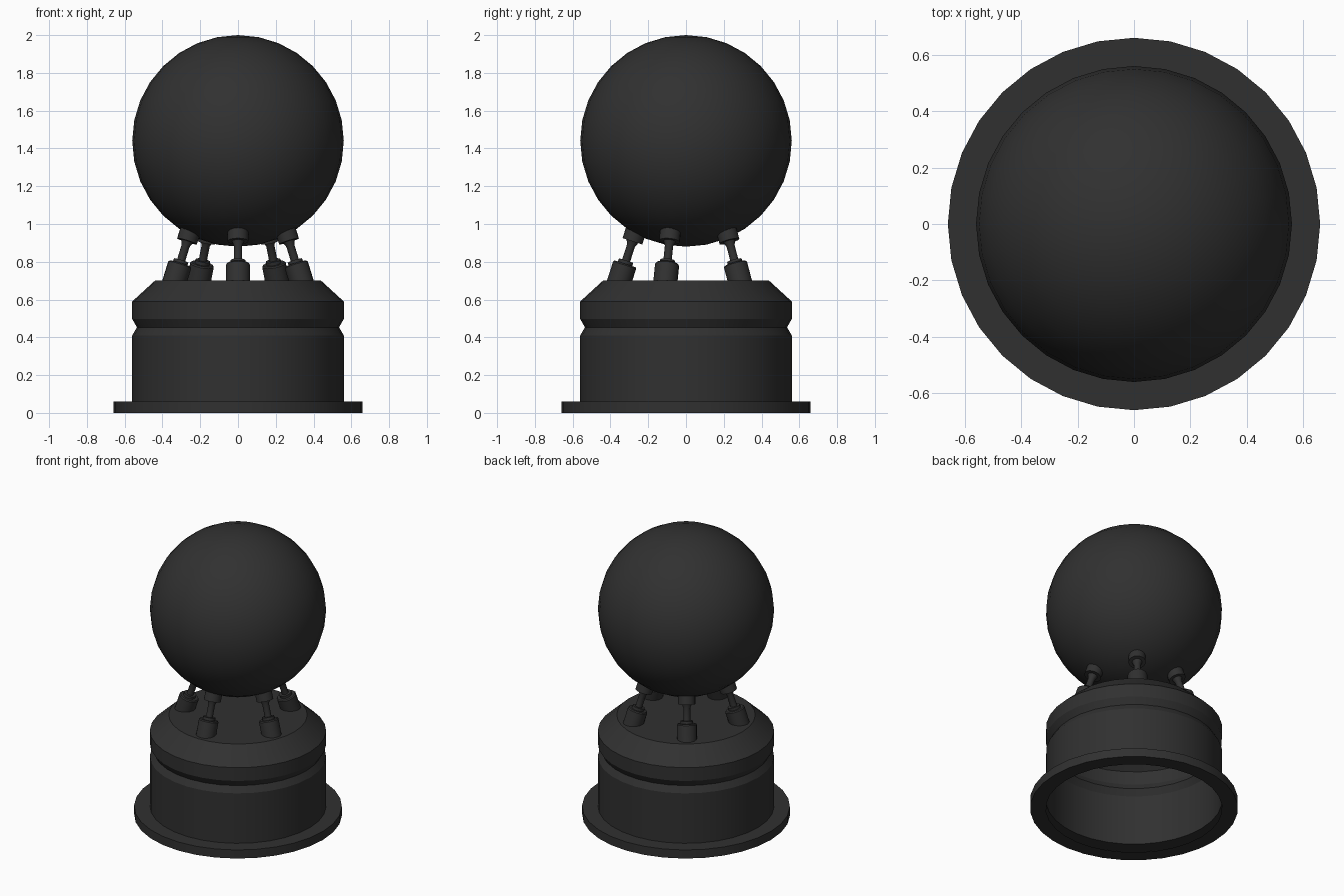
import bpy, bmesh
from math import sin, cos, pi, radians
from mathutils import Matrix

if "Cube" in bpy.data.objects:
    bpy.data.objects.remove(bpy.data.objects["Cube"])

black = bpy.data.materials.new("dark_finish")
black.diffuse_color = (0.03, 0.03, 0.03, 1)
black.use_nodes = True
black.node_tree.nodes["Principled BSDF"].inputs["Base Color"].default_value = black.diffuse_color


def finish(obj, angle=25):
    """Dark finish, smooth shading with sharp edges kept."""
    if not obj.data.materials:
        obj.data.materials.append(black)
    bpy.ops.object.select_all(action='DESELECT')
    obj.select_set(True)
    bpy.context.view_layer.objects.active = obj
    bpy.ops.object.shade_smooth_by_angle(angle=radians(angle))


def lathe(name, profile, sides, cap_bottom=False):
    """Revolve (radius, z) points around z and close the top."""
    bm = bmesh.new()
    rings = [[bm.verts.new((r * cos(2 * pi * k / sides), r * sin(2 * pi * k / sides), z))
              for k in range(sides)] for r, z in profile]
    for a, b in zip(rings, rings[1:]):
        for k in range(sides):
            n = (k + 1) % sides
            bm.faces.new((a[k], a[n], b[n], b[k]))
    bm.faces.new(rings[-1])
    if cap_bottom:
        bm.faces.new(rings[0][::-1])
    mesh = bpy.data.meshes.new(name)
    bm.to_mesh(mesh)
    bm.free()
    obj = bpy.data.objects.new(name, mesh)
    bpy.context.collection.objects.link(obj)
    finish(obj)
    return obj


# Hollow pedestal: flange, drum, groove, chamfered top (open underneath)
lathe("pedestal", [(0.56, 0), (0.66, 0), (0.66, 0.06), (0.56, 0.06), (0.56, 0.41),
                   (0.535, 0.453), (0.56, 0.497), (0.56, 0.59), (0.44, 0.70)], 32)

# Ball
bpy.ops.mesh.primitive_uv_sphere_add(segments=32, ring_count=16, radius=0.56,
                                     location=(0, 0, 1.44))
ball = bpy.context.object
ball.name = "ball"
finish(ball, 40)

# Five leaning struts: socket, collar, thin rod, pad under the ball
strut_profile = [(0.064, 0), (0.064, 0.108), (0.058, 0.115), (0.04, 0.115), (0.04, 0.133),
                 (0.022, 0.133), (0.022, 0.215), (0.032, 0.24), (0.055, 0.24), (0.055, 0.30)]
for i in range(5):
    strut = lathe(f"support_strut_{i + 1}", strut_profile, 16, cap_bottom=True)
    strut.matrix_world = (Matrix.Rotation(-pi / 2 + i * 2 * pi / 5, 4, 'Z')
                          @ Matrix.Translation((0.358, 0, 0.68))
                          @ Matrix.Rotation(radians(-18), 4, 'Y'))
